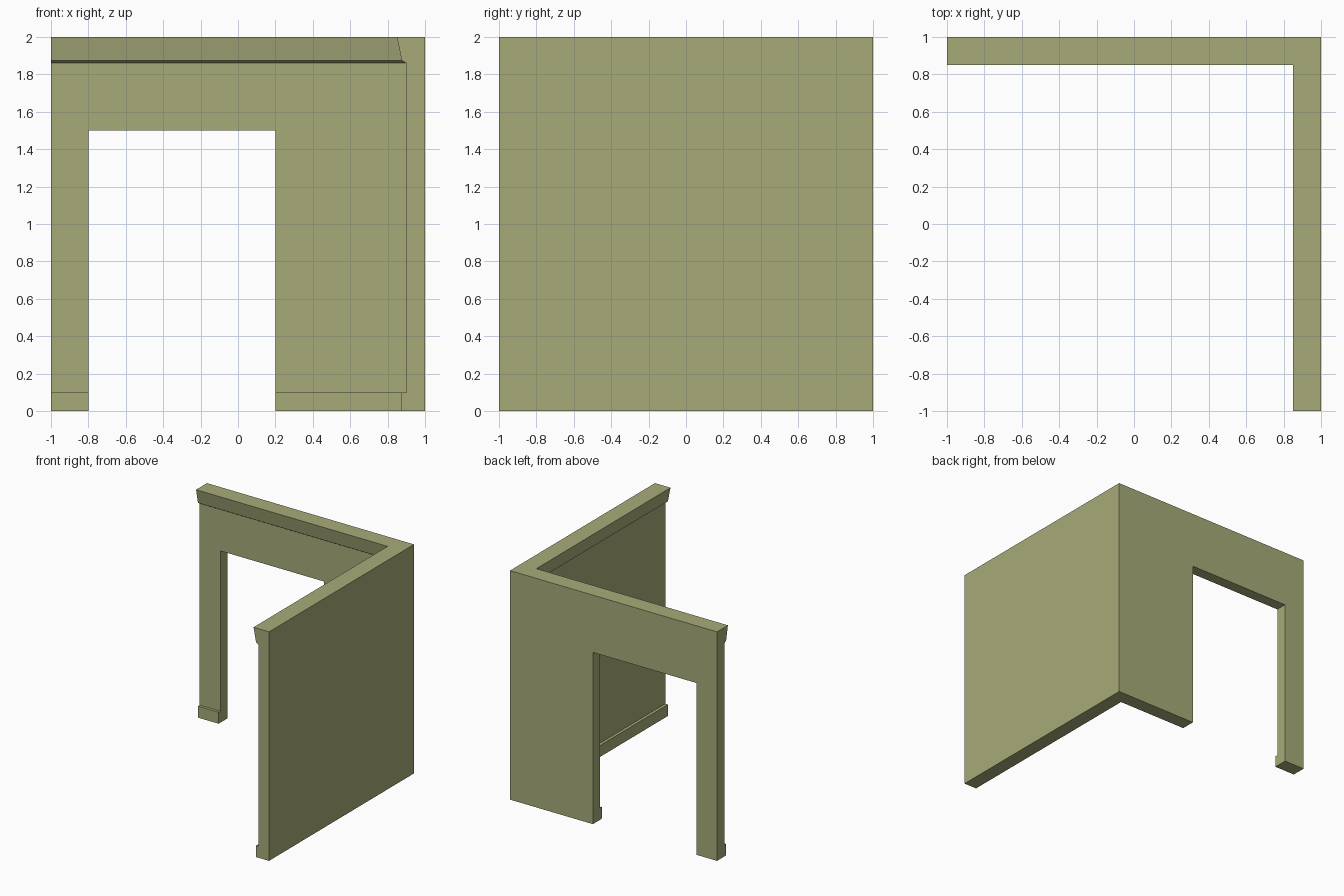
import bpy, bmesh

if "Cube" in bpy.data.objects:
    bpy.data.objects.remove(bpy.data.objects["Cube"])

mat = bpy.data.materials.new("khaki plaster")
mat.diffuse_color = (0.39, 0.41, 0.19, 1)
mat.use_nodes = True
mat.node_tree.nodes["Principled BSDF"].inputs["Base Color"].default_value = mat.diffuse_color


def add_object(name, bm):
    bmesh.ops.recalc_face_normals(bm, faces=bm.faces)
    mesh = bpy.data.meshes.new(name)
    bm.to_mesh(mesh)
    bm.free()
    mesh.materials.append(mat)
    obj = bpy.data.objects.new(name, mesh)
    bpy.context.collection.objects.link(obj)
    return obj


# Wall cross-section: (distance in from outer face, height), skirting to cornice
profile = [(0, 0), (0.125, 0), (0.125, 0.1), (0.1, 0.1),
           (0.1, 1.86), (0.125, 1.875), (0.15, 2), (0, 2)]

# Sweep the section round the corner with a mitre
bm = bmesh.new()
rings = [[bm.verts.new(p) for p in ring] for ring in (
    [(-1, 1 - d, z) for d, z in profile],
    [(1 - d, 1 - d, z) for d, z in profile],
    [(1 - d, -1, z) for d, z in profile])]
n = len(profile)
for a, b in zip(rings, rings[1:]):
    for i in range(n):
        j = (i + 1) % n
        bm.faces.new((a[i], a[j], b[j], b[i]))
bm.faces.new(rings[0])
bm.faces.new(rings[-1])
walls = add_object("corner_walls", bm)

# Doorway cutter through the back wall
bm = bmesh.new()
bmesh.ops.create_cube(bm, size=1)
bmesh.ops.scale(bm, vec=(1, 0.6, 1.7), verts=bm.verts)
bmesh.ops.translate(bm, vec=(-0.3, 0.95, 0.65), verts=bm.verts)
cutter = add_object("doorway_cutter", bm)
cutter.hide_render = True

mod = walls.modifiers.new("doorway", 'BOOLEAN')
mod.operation = 'DIFFERENCE'
mod.solver = 'EXACT'
mod.object = cutter

# Apply the cut and drop the helper
bpy.context.view_layer.update()
cut = bpy.data.meshes.new_from_object(
    walls.evaluated_get(bpy.context.evaluated_depsgraph_get()))
walls.modifiers.clear()
walls.data = cut
bpy.data.objects.remove(cutter)
